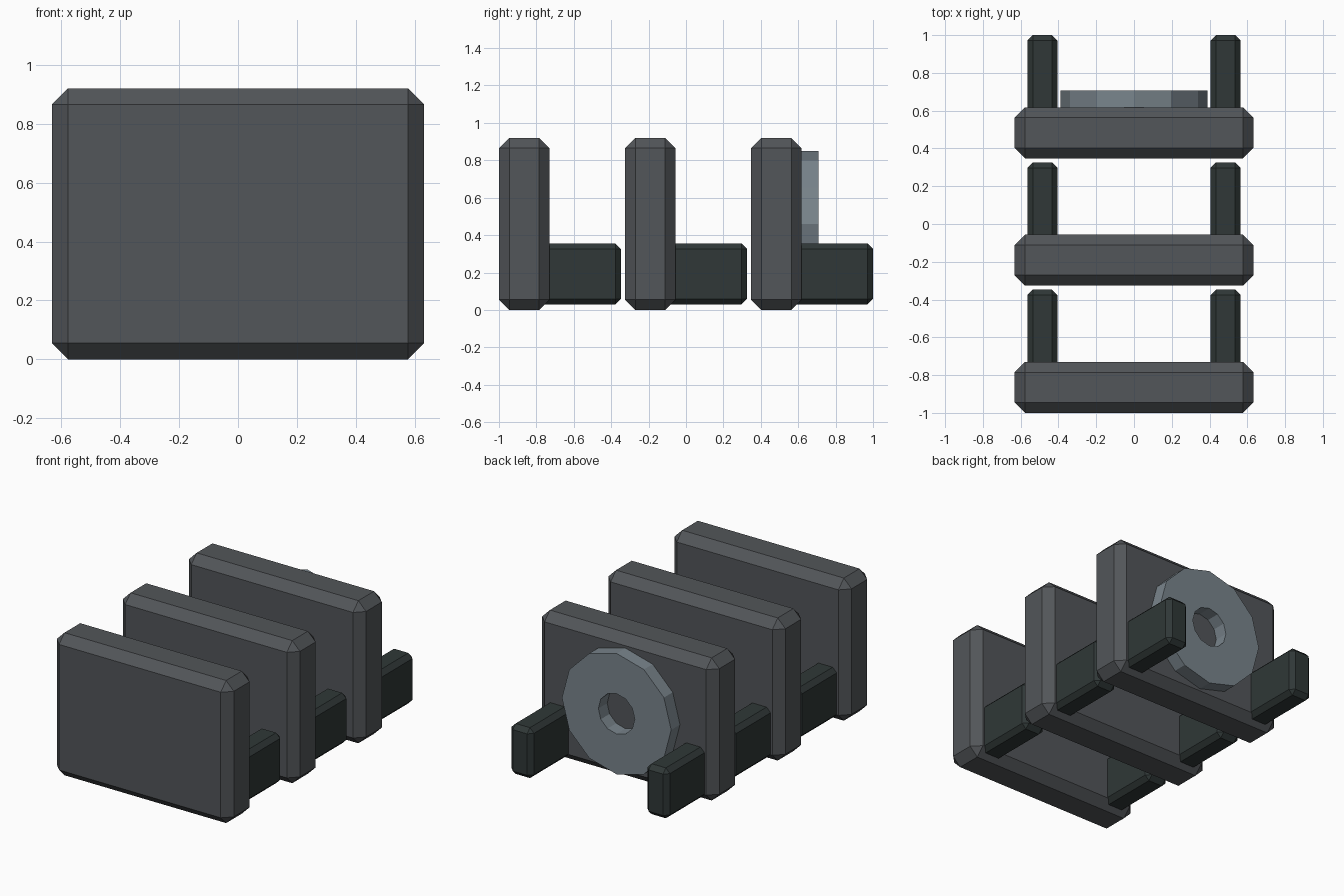
import bpy, bmesh, math
from mathutils import Matrix

cube = bpy.data.objects.get("Cube")
if cube:
    bpy.data.objects.remove(cube, do_unlink=True)


def material(name, rgb):
    m = bpy.data.materials.new(name)
    m.use_nodes = True
    m.diffuse_color = (*rgb, 1)
    m.node_tree.nodes["Principled BSDF"].inputs["Base Color"].default_value = (*rgb, 1)
    return m


GREY = material("slate grey", (0.085, 0.092, 0.1))
DARK = material("dark green grey", (0.029, 0.039, 0.038))
STEEL = material("pale steel", (0.19, 0.23, 0.26))


def add_object(name, bm, mat):
    mesh = bpy.data.meshes.new(name)
    bmesh.ops.recalc_face_normals(bm, faces=bm.faces)
    bm.to_mesh(mesh)
    bm.free()
    mesh.materials.append(mat)
    ob = bpy.data.objects.new(name, mesh)
    bpy.context.collection.objects.link(ob)
    return ob


def chamfered_box(name, low, high, chamfer, mat):
    bm = bmesh.new()
    size = [b - a for a, b in zip(low, high)]
    centre = [(a + b) / 2 for a, b in zip(low, high)]
    bmesh.ops.create_cube(bm, size=1, matrix=Matrix.Translation(centre) @ Matrix.Diagonal((*size, 1)))
    bmesh.ops.bevel(bm, geom=bm.edges[:], offset=chamfer, segments=1,
                    affect='EDGES', clamp_overlap=True)
    return add_object(name, bm, mat)


def ring(name, outer, inner, y0, y1, z, sides, mat):
    # Flat washer with its axis along y
    bm = bmesh.new()
    loops = []
    for r, y in ((outer, y0), (outer, y1), (inner, y1), (inner, y0)):
        angles = [math.tau * i / sides for i in range(sides)]
        loops.append([bm.verts.new((r * math.cos(a), y, z + r * math.sin(a))) for a in angles])
    for k in range(4):
        a, b = loops[k], loops[(k + 1) % 4]
        for i in range(sides):
            j = (i + 1) % sides
            bm.faces.new((a[i], a[j], b[j], b[i]))
    return add_object(name, bm, mat)


# Three upright slabs, each with a pair of bars reaching backwards
PITCH, DEPTH = 0.674, 0.27
for n, place in enumerate(("front", "middle", "rear")):
    y = -1 + n * PITCH
    chamfered_box(place + "_slab", (-0.632, y, 0), (0.632, y + DEPTH, 0.92), 0.055, GREY)
    for side, s in (("left", 1), ("right", -1)):
        xs = sorted((s * 0.405, s * 0.565))
        chamfered_box(f"{place}_{side}_bar", (xs[0], y + DEPTH / 2, 0.03),
                      (xs[1], y + 0.652, 0.355), 0.029, DARK)

# Washer on the back of the rear slab
ring("rear_washer", 0.39, 0.13, 0.60, 0.708, 0.46, 12, STEEL)
